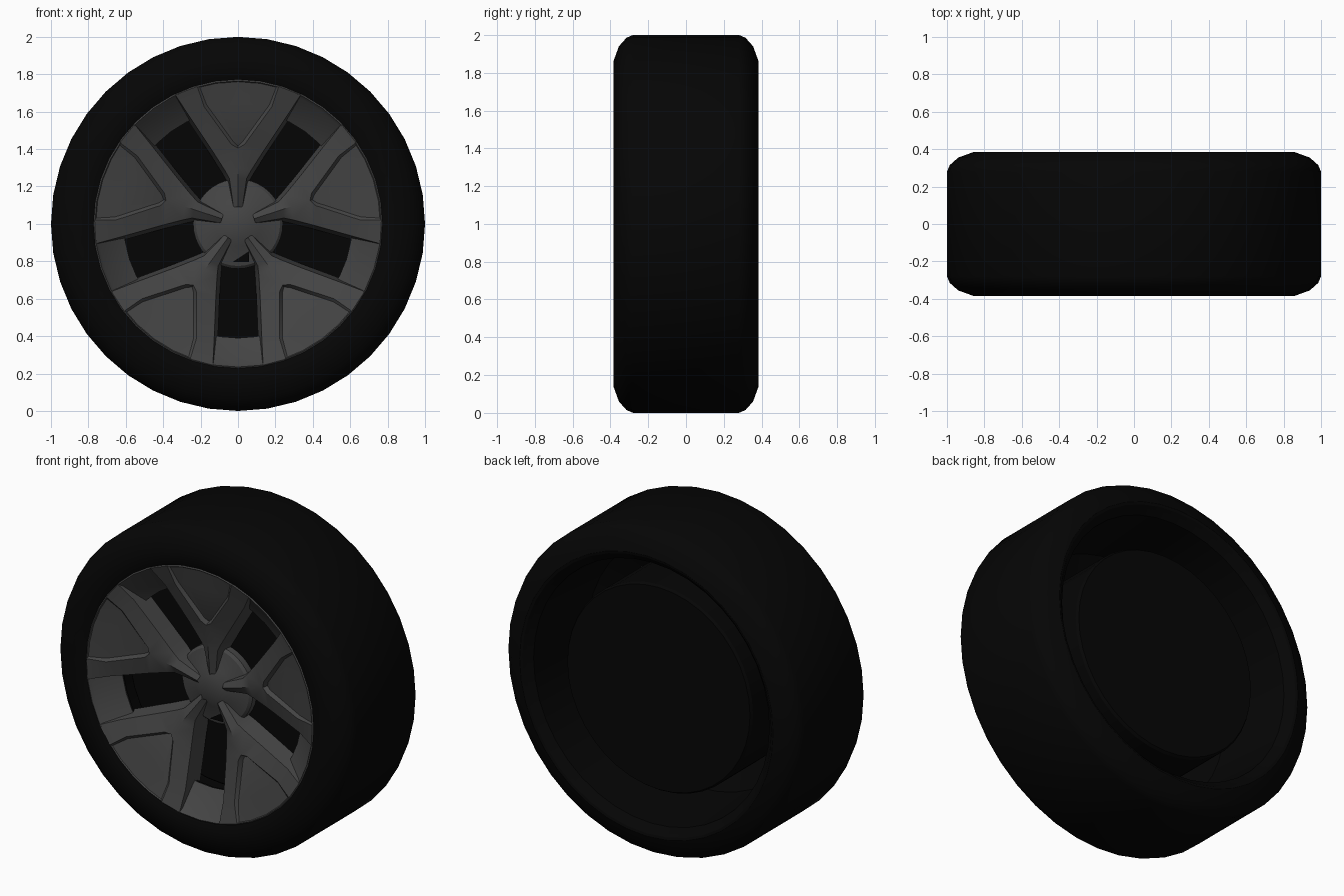
import bpy, bmesh, math

cube = bpy.data.objects.get("Cube")
if cube:
    bpy.data.objects.remove(cube)

SEGMENTS = 40
RIM = 0.767
parts = []


def material(name, value):
    mat = bpy.data.materials.new(name)
    mat.use_nodes = True
    color = (value, value, value, 1)
    mat.diffuse_color = color
    bsdf = mat.node_tree.nodes["Principled BSDF"]
    bsdf.inputs["Base Color"].default_value = color
    bsdf.inputs["Roughness"].default_value = 0.7
    return mat


black = material("rubber black", 0.0016)
gray = material("dark alloy gray", 0.058)


def add_object(name, mesh):
    obj = bpy.data.objects.new(name, mesh)
    obj.location.z = 1
    bpy.context.collection.objects.link(obj)
    parts.append(obj)
    return obj


def finish(bm, name, mat):
    mesh = bpy.data.meshes.new(name)
    bm.to_mesh(mesh)
    bm.free()
    mesh.materials.append(mat)
    return mesh


def lathe(name, profile, mat, closed=True):
    """Spin (radius, y) points round the axle."""
    bm = bmesh.new()
    rings = []
    for i in range(SEGMENTS):
        a = math.tau * i / SEGMENTS
        rings.append([bm.verts.new((r * math.cos(a), y, r * math.sin(a))) for r, y in profile])
    count = len(profile)
    for i in range(SEGMENTS):
        p, q = rings[i], rings[(i + 1) % SEGMENTS]
        for j in range(count if closed else count - 1):
            k = (j + 1) % count
            bm.faces.new((p[j], p[k], q[k], q[j]))
    bmesh.ops.remove_doubles(bm, verts=bm.verts, dist=1e-5)
    bmesh.ops.recalc_face_normals(bm, faces=bm.faces)
    return add_object(name, finish(bm, name, mat))


# Tyre with rounded shoulders
shoulder = [(0.86, 0.384), (0.94, 0.355), (0.985, 0.315), (1, 0.28)]
tyre = [(0.77, -0.368), (0.80, -0.38)] + [(r, -y) for r, y in shoulder] + shoulder[::-1]
lathe("tyre", tyre + [(0.845, 0.38), (0.81, 0.34), (0.775, -0.31)], black)

# Dark barrel behind the rim, and the drum that fills the wheel
lathe("rim_barrel", [(0.83, 0.365), (0.80, 0.335), (0.765, -0.14), (0.615, -0.235),
                     (0.615, -0.245), (0.77, -0.33), (0.81, 0.34)], black)
lathe("brake_drum", [(0, -0.16), (0.62, -0.16), (0.63, -0.15), (0.63, 0.25),
                     (0.62, 0.265), (0, 0.265)], black, closed=False)

# Bright dished rim and hub
lathe("rim_ring", [(0.775, -0.367), (0.765, -0.374), (0.75, -0.352), (0.61, -0.255),
                   (0.615, -0.245), (0.77, -0.34)], gray)
lathe("hub", [(0, -0.262), (0.075, -0.262), (0.12, -0.24), (0.225, -0.215),
              (0.24, -0.2), (0.24, -0.14)], gray, closed=False)

# Small dark notch in the lower hub edge
bm = bmesh.new()
bm.faces.new([bm.verts.new(p) for p in
              ((-0.03, -0.23, -0.205), (0.06, -0.23, -0.205), (0.06, -0.237, -0.145))])
add_object("hub_notch", finish(bm, "hub_notch", black))


# Forked spoke: window edge and inner edge at each station, as (side, out)
window_edge = [(0.024, 0.09), (0.046, 0.243), (0.07, 0.286), (0.13, 0.38),
               (0.15, 0.41), (0.27, 0.59), (0.335, 0.69)]
inner_edge = [(0, 0.09), (0, 0.25), (0, 0.30), (0, 0.405),
              (0.035, 0.425), (0.18, 0.625), (0.218, 0.735)]
FORK = 3
LAST = len(inner_edge) - 1


def face_depth(s, u):
    return -0.27 - 0.105 * (math.hypot(s, u) / RIM) ** 1.5


def panel_depth(s, u, station):
    return face_depth(s, u) + 0.03 - 0.008 * (station - FORK)


def grid(bm, rows):
    made = [[bm.verts.new(p) for p in row] for row in rows]
    for a, b in zip(made, made[1:]):
        for j in range(len(a) - 1):
            bm.faces.new((a[j], a[j + 1], b[j + 1], b[j]))


def spoke_mesh():
    bm = bmesh.new()
    for side in (-1, 1):
        arm, step = [], []
        for i, ((s, u), (si, ui)) in enumerate(zip(window_edge, inner_edge)):
            edge_y = face_depth(s, u) + (0.025 if i < LAST else 0)
            top_y = face_depth(si, ui)
            arm.append([(side * (s + 0.016), edge_y + 0.11, u - 0.012),
                        (side * s, edge_y, u), (side * si, top_y, ui)])
            if i >= FORK:
                inset = max(si - 0.012, 0)
                lift = 0.012 if i < LAST else 0
                step.append([(side * si, top_y, ui),
                             (side * inset, panel_depth(si, ui, i), ui + lift)])
        grid(bm, arm)
        grid(bm, step)
    # Sunken panel between the arms
    rows = []
    for i in range(FORK, LAST + 1):
        s, u = inner_edge[i]
        row = []
        for k in range(-3, 4):
            t = k / 3
            x = t * max(s - 0.012, 0)
            z = math.sqrt(RIM ** 2 - x * x) if i == LAST else u + 0.012
            if i == LAST and abs(k) == 3:
                z = u
            row.append((x, panel_depth(s, u, i), z))
        rows.append(row)
    grid(bm, rows)
    bmesh.ops.remove_doubles(bm, verts=bm.verts, dist=1e-4)
    bm.normal_update()
    for face in bm.faces:
        if face.normal.y > 0:
            face.normal_flip()
    return finish(bm, "spoke", gray)


spoke = spoke_mesh()
for i in range(5):
    add_object(f"spoke_{i + 1}", spoke).rotation_euler.y = math.tau * i / 5

# Smooth shading with crisp edges
bpy.ops.object.select_all(action='DESELECT')
for obj in parts:
    obj.select_set(True)
bpy.context.view_layer.objects.active = parts[0]
bpy.ops.object.shade_smooth_by_angle(angle=math.radians(30))
